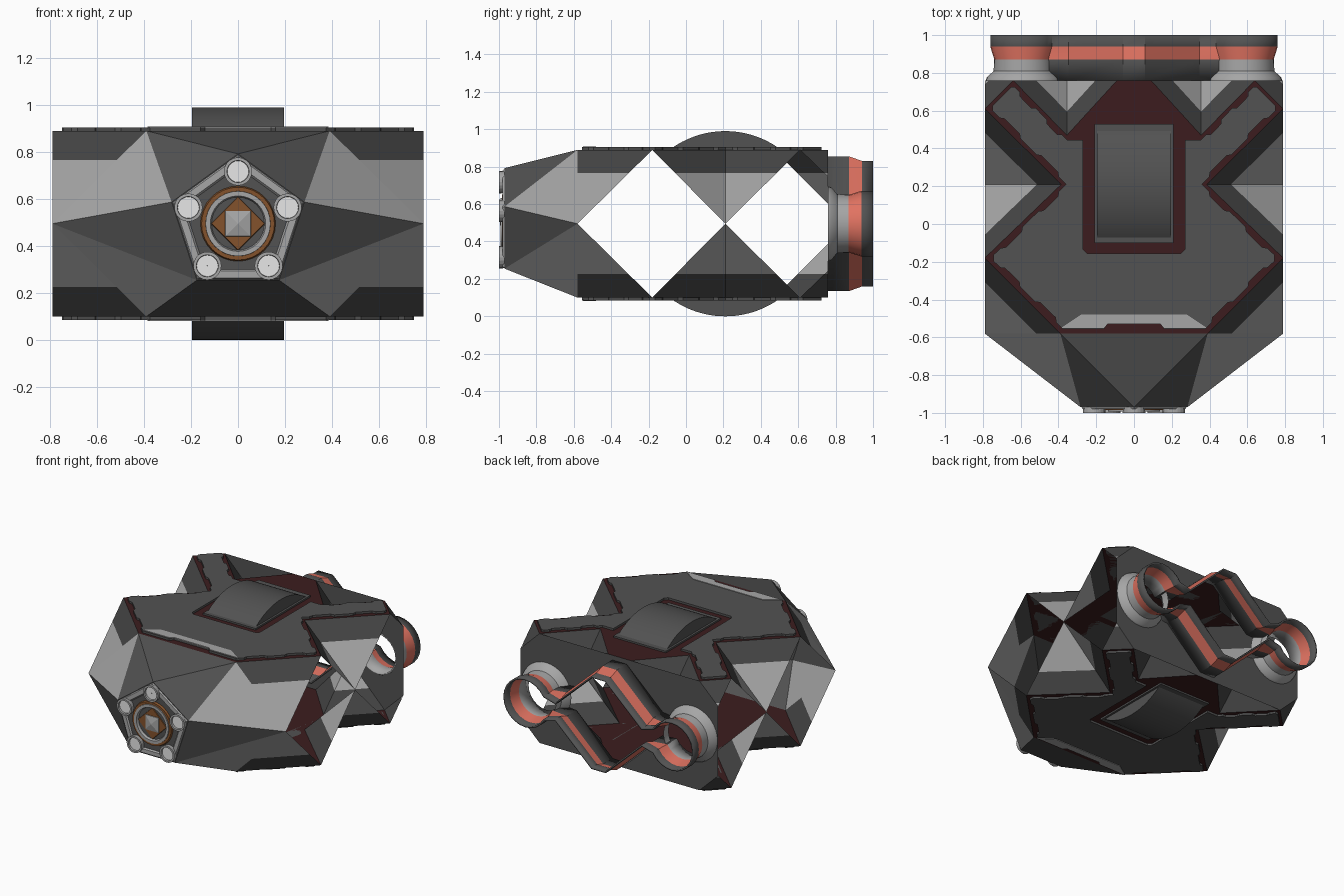
import bpy, bmesh, math
from mathutils import Vector

if "Cube" in bpy.data.objects:
    bpy.data.objects.remove(bpy.data.objects["Cube"])

T, B, M = 0.89, 0.10, 0.495        # hull top, bottom and middle heights


def mat(name, r, g, b):
    m = bpy.data.materials.new(name)
    m.diffuse_color = (r, g, b, 1)
    m.use_nodes = True
    m.node_tree.nodes["Principled BSDF"].inputs["Base Color"].default_value = m.diffuse_color
    return m


DARK = mat("dark_grey", .085, .085, .085)
STRIPE = mat("charcoal", .06, .06, .06)
LIGHT = mat("light_grey", .38, .38, .38)
RED = mat("dark_red", .045, .012, .013)
SALMON = mat("salmon", .75, .17, .12)
BROWN = mat("brown", .23, .085, .025)
WHITE = mat("white", .9, .9, .9)


def build(name, verts, faces, mats, idx=None, smooth=False):
    me = bpy.data.meshes.new(name)
    me.from_pydata(verts, [], faces)
    ob = bpy.data.objects.new(name, me)
    bpy.context.collection.objects.link(ob)
    for m in mats:
        me.materials.append(m)
    if idx:
        for p, i in zip(me.polygons, idx):
            p.material_index = i
    if smooth:
        bpy.ops.object.select_all(action='DESELECT')
        ob.select_set(True)
        bpy.context.view_layer.objects.active = ob
        bpy.ops.object.shade_smooth_by_angle(angle=math.radians(30))
    return ob


def lathe(name, prof, cx, cz, n, m, start=90, smooth=False):
    """Revolve (radius, y) points around an axis along y."""
    vs, fs = [], []
    for r, y in prof:
        for k in range(n):
            a = math.radians(start) + 2 * math.pi * k / n
            vs.append((cx + r * math.cos(a), y, cz + r * math.sin(a)))
    for j in range(len(prof) - 1):
        for k in range(n):
            q = (k + 1) % n
            fs.append((j * n + k, j * n + q, (j + 1) * n + q, (j + 1) * n + k))
    return build(name, vs, fs, [m], smooth=smooth)


def slab(name, pts, z0, z1, m):
    """Flat plate from an xy outline."""
    n = len(pts)
    vs = [(x, y, z) for z in (z0, z1) for x, y in pts]
    fs = [tuple(reversed(range(n))), tuple(range(n, 2 * n))]
    fs += [(i, (i + 1) % n, n + (i + 1) % n, n + i) for i in range(n)]
    if z1 < z0:
        fs = [tuple(reversed(f)) for f in fs]
    return build(name, vs, fs, [m])


def both(half):
    """Complete a right-hand outline with its mirror image."""
    return half + [(-x, y) for x, y in reversed(half)]


def notched(pts, d=0.016):
    """Step the middle of every long edge inwards (counter-clockwise outline)."""
    out = []
    for i, p in enumerate(pts):
        a, b = Vector(p), Vector(pts[(i + 1) % len(pts)])
        e = b - a
        out.append(p)
        if 0.3 < e.length < 0.6 and abs(e.x * e.y) > 0.01:
            n = Vector((-e.y, e.x)).normalized() * d
            for t, s in ((.1, 0), (.14, 1), (.36, 1), (.4, 0), (.62, 0), (.66, 1), (.86, 1), (.9, 0)):
                out.append(tuple(a + e * t + n * s))
    return out


# Deck outlines
deck = both([(.39, -.58), (.79, -.18), (.385, .21), (.79, .61), (.64, .76), (.355, .47), (.09, .76)])
armour = notched(both([(.14, -.53), (.16, -.557), (.375, -.557), (.745, -.195), (.745, -.165), (.36, .21), (.75, .6),
                       (.75, .625), (.65, .725), (.63, .725), (.355, .445), (.27, .445),
                       (.27, -.135), (.25, -.155)]))
# the armour outline wraps around the wheel frame, so it is closed at the front by the mirrored half
panel = both([(.14, -.53), (.16, -.55), (.385, -.55), (.28, -.48)])
# Armour is made of two mirrored side plates and a front plate joined in the middle
side = [p for p in armour if p[0] > 0]

for tag, z, s in (("top", T, 1), ("bottom", B, -1)):
    build(tag + "_deck", [(x, y, z) for x, y in deck], [tuple(range(len(deck)))], [RED])
    for sx, nm in ((1, "right"), (-1, "left")):
        half = [(0, -.53)] + side + [(0, -.155)]
        pts = [(sx * x, y) for x, y in half]
        slab(f"{tag}_{nm}_armour", pts if sx > 0 else pts[::-1], z, z + s * .015, DARK)
        strip = [(0, -.53), (.14, -.53), (.16, -.55), (.385, -.55), (.28, -.48), (0, -.48)]
        pts = [(sx * x, y) for x, y in strip]
        slab(f"{tag}_{nm}_front_panel", pts if sx > 0 else pts[::-1], z + s * .01, z + s * .019, LIGHT)
    slab(tag + "_wheel_frame", both([(.21, -.1), (.21, .53)]), z, z + s * .012, DARK)
    # Wheel cap showing through the deck
    h = math.acos((T - M) / .495)
    N = 24
    arc = [(.21 + .495 * math.sin(a), M + s * .495 * math.cos(a))
           for a in (-h + 2 * h * k / N for k in range(N + 1))]
    vs = [(x, y, zz) for x in (-.195, .195) for y, zz in arc]
    fs = [(k, k + 1, N + 2 + k, N + 1 + k) for k in range(N)]
    fs += [tuple(range(N + 1)), tuple(range(2 * N + 1, N, -1))]
    build(tag + "_wheel", vs, fs, [DARK], smooth=True)

# Faceted hull sides: one quadrant of triangles, mirrored across x and height
tris = [((.39, -.58, T), (.79, -.18, T), (.79, -.58, M)),
        ((.79, -.18, T), (.385, .21, T), (.79, .21, M)),
        ((.385, .21, T), (.79, .61, T), (.79, .21, M)),
        ((.79, .61, T), (.64, .76, T), (.79, .76, .745)),
        ((.64, .76, T), (.355, .47, T), (.355, .76, .6)),
        ((.355, .47, T), (.09, .76, T), (.355, .76, .6))]
vs, fs = [], []
for sx in (1, -1):
    for sz in (1, -1):
        for t in tris:
            p = [Vector((sx * x, y, M + sz * (z - M))) for x, y, z in t]
            if (p[1] - p[0]).cross(p[2] - p[0]).z * sz < 0:
                p.reverse()
            fs.append(tuple(range(len(vs), len(vs) + 3)))
            vs += p
hull = build("hull_sides", vs, fs, [LIGHT, STRIPE])
bm = bmesh.new()
bm.from_mesh(hull.data)
for z in (.765, 2 * M - .765):
    bmesh.ops.bisect_plane(bm, geom=bm.verts[:] + bm.edges[:] + bm.faces[:],
                           plane_co=(0, 0, z), plane_no=(0, 0, 1))
for f in bm.faces:
    f.material_index = int(abs(f.calc_center_median().z - M) > .27)
bm.to_mesh(hull.data)
bm.free()

# Nose: hexagonal hull ring blended to a pentagon
hexa = [(.39, -.58, T), (.79, -.58, M), (.39, -.58, B), (-.39, -.58, B), (-.79, -.58, M), (-.39, -.58, T)]
pent = []
for k in range(5):
    a = math.radians(90 - 72 * k)
    pent.append((.297 * math.cos(a), -.97, M + .297 * math.sin(a)))
light = [(0, 6 + 1, 1), (1, 6 + 2, 2), (5, 4, 6 + 4), (4, 3, 6 + 3)]
dark = [(5, 6, 0), (0, 6, 7), (1, 7, 8), (2, 8, 9, 3), (4, 9, 10), (5, 10, 6), (6, 10, 9, 8, 7)]
build("nose", hexa + pent, light + dark, [LIGHT, DARK], [0] * 4 + [1] * 7)

# Nose instruments
lathe("nose_frame", [(.292, -.97), (.285, -.98), (.25, -.98), (.24, -.97)], 0, M, 5, LIGHT)
lathe("brown_collar", [(.16, -.97), (.155, -.985), (.135, -.985)], 0, M, 32, BROWN)
lathe("lens_ring", [(.14, -.97), (.138, -.992), (.118, -.992), (.112, -.972)], 0, M, 32, LIGHT, smooth=True)
lathe("lens_disc", [(.12, -.974), (.001, -.974)], 0, M, 32, DARK)
lathe("lens_star", [(.115, -.974), (.112, -.98), (.001, -.98)], 0, M, 4, BROWN)
lathe("lens_pyramid", [(.078, -.978), (.075, -.983), (.001, -.995)], 0, M, 4, LIGHT, 45)
for k in range(5):
    a = math.radians(90 + 72 * k)
    x, z = .222 * math.cos(a), M + .222 * math.sin(a)
    lathe(f"lamp_ring_{k}", [(.058, -.97), (.06, -1), (.047, -1), (.045, -.98)], x, z, 20, LIGHT)
    lathe(f"lamp_lens_{k}", [(.047, -.986), (.001, -.986)], x, z, 20, WHITE)


# Exhaust: closed path around two round nozzles joined by a faceted centre
def path(r, zt):
    h = [(.055, zt), (.345, zt - .27)]
    for k in range(21):
        a = math.radians(150 - 15 * k)
        h.append((.585 + r * math.cos(a), M + r * math.sin(a)))
    h += [(.345, 2 * M - zt + .27), (.055, 2 * M - zt)]
    return both(h)


levels = [(.76, .148, .85), (.87, .148, .85), (.94, .17, .825), (1.0, .17, .825)]
vs, fs, idx = [], [], []
for y, r, zt in levels:
    p = path(r, zt)
    vs += [(x, y, z) for x, z in p]
n = len(p)
for j in range(3):
    for k in range(n):
        q = (k + 1) % n
        fs.append((j * n + k, j * n + q, (j + 1) * n + q, (j + 1) * n + k))
        wide = abs(vs[k][0] + vs[q][0]) / 2 > .43
        idx.append(1 if j == 1 else (2 if j == 0 and wide else 0))
band = build("exhaust_band", vs, fs, [DARK, SALMON, LIGHT], idx, smooth=True)
sol = band.modifiers.new("wall", 'SOLIDIFY')
sol.thickness, sol.offset = .012, 0
for sx, nm in ((1, "right"), (-1, "left")):
    lathe(nm + "_nozzle_collar", [(.2, .76), (.195, .775), (.158, .81), (.156, .87)],
          sx * .585, M, 32, LIGHT, smooth=True)

# Back plate with clipped corners and an opening matching the exhaust
outer = [(.64, T), (.79, .745), (.79, .245), (.64, B), (-.64, B), (-.79, .245), (-.79, .745), (-.64, T)]
bm = bmesh.new()
for loop in (outer, path(.148, .85)):
    v = [bm.verts.new((x, .76, z)) for x, z in loop]
    for i in range(len(v)):
        bm.edges.new((v[i], v[(i + 1) % len(v)]))
bmesh.ops.triangle_fill(bm, use_beauty=True, use_dissolve=False, edges=bm.edges[:], normal=(0, 1, 0))
plate = build("back_plate", [], [], [DARK])
bm.to_mesh(plate.data)
bm.free()
